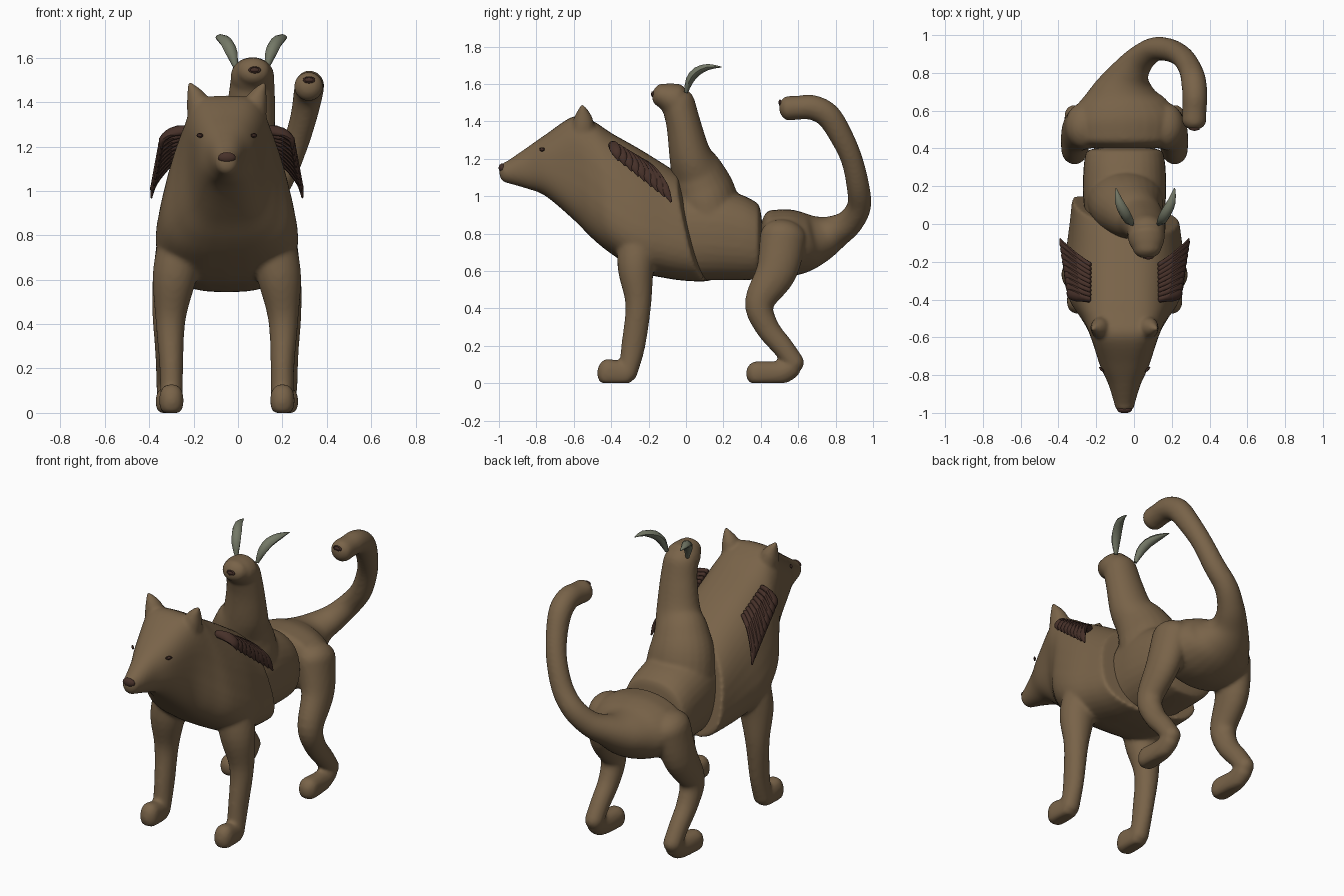
import bpy
import bmesh
from math import sin, cos, pi, radians, copysign
from mathutils import Vector

cube = bpy.data.objects.get("Cube")
if cube:
    bpy.data.objects.remove(cube, do_unlink=True)

MID = -0.05          # the body's plane of symmetry
HEAD_MID = 0.06      # the leaning neck's plane of symmetry


def material(name, colour):
    mat = bpy.data.materials.new(name)
    mat.use_nodes = True
    mat.diffuse_color = (*colour, 1)
    mat.node_tree.nodes["Principled BSDF"].inputs["Base Color"].default_value = (*colour, 1)
    return mat


fur = material("brown fur", (0.19, 0.125, 0.066))
dark = material("dark brown", (0.062, 0.03, 0.022))
horn = material("grey green horn", (0.175, 0.19, 0.135))


def select(objects):
    bpy.ops.object.select_all(action="DESELECT")
    for obj in objects:
        obj.select_set(True)
    bpy.context.view_layer.objects.active = objects[0]


def finish(obj, mat):
    obj.data.materials.append(mat)
    select([obj])
    bpy.ops.object.shade_smooth_by_angle(angle=radians(50))
    return obj


def fuse(name, parts):
    """Melt overlapping parts into one soft skin."""
    select(parts)
    bpy.ops.object.join()
    body = parts[0]
    body.name = name
    remesh = body.modifiers.new("Fuse", "REMESH")
    remesh.mode = "VOXEL"
    remesh.voxel_size = 0.011
    remesh.use_smooth_shade = True
    smooth = body.modifiers.new("Soften", "SMOOTH")
    smooth.factor = 0.5
    smooth.iterations = 7


def spline(rows, steps):
    """Smoothly interpolate every column of the rows."""
    out = []
    last = len(rows) - 1
    for i in range(last):
        near = (rows[max(i - 1, 0)], rows[i], rows[i + 1], rows[min(i + 2, last)])
        for j in range(steps):
            t = j / steps
            out.append([q + t * (r - p + t * (2 * p - 5 * q + 4 * r - s + t * (3 * (q - r) + s - p))) / 2
                        for p, q, r, s in zip(*near)])
    out.append(list(rows[-1]))
    return out


def loft(name, rows, mat, caps=(0, 0), sides=24, steps=5, upright=False, mid=0, side=1):
    """Skin rings along a path; a row is x, y, z, radius across, radius up, taper, squareness."""
    rows = spline([(*r, 0, 1)[:7] for r in rows], steps)
    centres = [Vector(r[:3]) for r in rows]
    rings = []
    for i, row in enumerate(rows):
        ahead = centres[min(i + 1, len(rows) - 1)] - centres[max(i - 1, 0)]
        tangent = Vector((0, 1, 0)) if upright else ahead.normalized()
        rings.append((centres[i], tangent, *row[3:]))
    # Domed ends
    domes = []
    for ring, cap, sign in ((rings[0], caps[0], -1), (rings[-1], caps[1], 1)):
        c, t, ru, rv, k, power = ring
        dome = []
        for step in range(1, 6):
            a = step / 5 * radians(86)
            dome.append((c + t * sign * cap * min(ru, rv) * sin(a), t, ru * cos(a), rv * cos(a), k, power))
        domes.append(dome if cap else [])
    rings = domes[0][::-1] + rings + domes[1]

    bm = bmesh.new()
    loops = []
    for c, t, ru, rv, k, power in rings:
        u = Vector((1, 0, 0))
        u = (u - t * u.dot(t)).normalized()
        v = u.cross(t)
        loop = []
        for n in range(sides):
            a = 2 * pi * n / sides
            across = copysign(abs(cos(a)) ** power, cos(a))
            up = copysign(abs(sin(a)) ** power, sin(a))
            p = c + u * ru * across * (1 - k * up) + v * rv * up
            loop.append(bm.verts.new((mid + side * p.x, p.y, max(p.z, 0))))
        loops.append(loop)
    for a, b in zip(loops, loops[1:]):
        for n in range(sides):
            m = (n + 1) % sides
            bm.faces.new((a[n], a[m], b[m], b[n]))
    bm.faces.new(loops[0])
    bm.faces.new(loops[-1])
    bmesh.ops.recalc_face_normals(bm, faces=bm.faces)
    mesh = bpy.data.meshes.new(name)
    bm.to_mesh(mesh)
    bm.free()
    obj = bpy.data.objects.new(name, mesh)
    bpy.context.collection.objects.link(obj)
    return finish(obj, mat)


def trim(obj, point, normal):
    """Slice off everything beyond a plane and close the cut."""
    bm = bmesh.new()
    bm.from_mesh(obj.data)
    bmesh.ops.bisect_plane(bm, geom=bm.verts[:] + bm.edges[:] + bm.faces[:],
                           plane_co=point, plane_no=normal, clear_outer=True)
    bmesh.ops.holes_fill(bm, edges=[e for e in bm.edges if e.is_boundary])
    bmesh.ops.recalc_face_normals(bm, faces=bm.faces)
    bm.to_mesh(obj.data)
    bm.free()


def knob(name, place, scale, turn=0):
    """A small dark oval facing along y."""
    bpy.ops.mesh.primitive_uv_sphere_add(segments=16, ring_count=8, radius=1, location=place)
    obj = bpy.context.object
    obj.name = name
    obj.scale = scale
    obj.rotation_euler.z = turn
    finish(obj, dark)


def ringed_knob(name, place, size, turn=0):
    knob(name, place, (size * .8, size * .35, size * .4), turn)
    bpy.ops.mesh.primitive_torus_add(major_segments=20, minor_segments=8, major_radius=1,
                                     minor_radius=0.25, location=place)
    rim = bpy.context.object
    rim.name = name + "_rim"
    rim.scale = (size * .8, size * .45, size * .8)
    rim.rotation_euler = (pi / 2, 0, turn)
    finish(rim, dark)


# Front beast: snout, flat brow, chest and a flank cut off at a slant
front = [(-.96, 1.128, .052, .057, 0, 1), (-.85, 1.15, .085, .11, 0, .9), (-.75, 1.165, .13, .165, 0, .8),
         (-.6, 1.15, .178, .277, -.04, .62), (-.5, 1.088, .225, .315, .1, .62),
         (-.4, 1.015, .275, .323, .22, .66), (-.25, .925, .3, .328, .25, .7),
         (-.1, .86, .29, .3, .22, .75), (.03, .81, .28, .265, .15, .75), (.16, .77, .27, .225, .12, .75)]
flank = loft("front_body", [(0, *row) for row in front], fur,
             caps=(.75, 0), sides=40, upright=True, mid=MID)
trim(flank, (MID, .045, .85), (.2, 1, .25))
front_parts = [flank]

# Middle beast: trunk, leaning neck and head
trunk = [(-.02, .8, .2, .25), (.15, .8, .22, .25), (.3, .778, .217, .228), (.38, .76, .205, .205)]
fuse("middle_body", [
    loft("trunk", [(MID, *row, 0, .85) for row in trunk], fur, caps=(0, .15), sides=32, upright=True),
    loft("neck", [(-.05, .15, .8, .21, .17), (-.04, .1, 1, .195, .17), (-.01, .06, 1.12, .16, .145),
                  (.035, .022, 1.22, .13, .113), (.058, -.012, 1.38, .11, .093),
                  (.065, -.04, 1.49, .1, .09)], fur, caps=(0, 1)),
    loft("head", [(.065, -.065, 1.515, .1, .092), (.068, -.1, 1.53, .092, .078),
                  (.07, -.13, 1.54, .076, .064)], fur, caps=(.6, .8))])

# Hindquarters running into the curled tail
hind_parts = [loft("hindquarters", [
    (-.05, .45, .75, .275, .175), (-.05, .55, .75, .285, .18), (-.05, .64, .757, .24, .16),
    (-.045, .72, .775, .165, .125), (-.02, .8, .81, .105, .09), (.035, .875, .86, .078, .072),
    (.11, .925, .945, .066, .064), (.19, .92, 1.05, .061, .061), (.255, .885, 1.2, .058, .058),
    (.295, .825, 1.33, .06, .063), (.315, .76, 1.43, .066, .067), (.322, .68, 1.473, .066, .067),
    (.32, .6, 1.473, .064, .064), (.318, .55, 1.47, .066, .066)], fur, caps=(.35, .8), sides=28)]

# Noses and tail tip
knob("front_nose", (MID, -.982, 1.15), (.04, .02, .025))
ringed_knob("middle_nose", (.075, -.178, 1.545), .028)
ringed_knob("tail_tip", (.32, .503, 1.5), .028)

for side, word in ((1, "left"), (-1, "right")):
    both = dict(mid=MID, side=side)
    # Front leg, paw and ear
    front_parts += [
        loft("front_leg", [(.2, -.25, .8, .1, .115), (.235, -.268, .62, .1, .098),
                           (.254, -.255, .42, .068, .069), (.25, -.282, .2, .053, .064),
                           (.25, -.312, .05, .052, .05)], fur, caps=(.8, .8), **both),
        loft("front_paw", [(.25, -.31, .05, .051, .065), (.25, -.36, .052, .053, .068, 0, .85),
                           (.25, -.42, .058, .055, .073, 0, .85)], fur, caps=(.4, 1), **both),
        loft("ear", [(.12, -.55, 1.35, .06, .065), (.138, -.55, 1.42, .046, .05),
                     (.172, -.555, 1.49, .008, .008)], fur, sides=12, **both)]
    # Hind leg and paw
    hind_parts += [
        loft("hind_leg", [(.21, .52, .78, .105, .125), (.25, .485, .6, .085, .11),
                          (.265, .393, .43, .07, .079), (.265, .433, .3, .06, .064),
                          (.265, .52, .19, .055, .057), (.265, .578, .11, .053, .054)],
             fur, caps=(.9, 1), **both),
        loft("hind_paw", [(.265, .565, .085, .05, .057), (.265, .5, .055, .051, .064),
                          (.265, .38, .052, .057, .066, 0, .85)], fur, caps=(.8, 1.05), **both)]
    ringed_knob(word + "_eye", (MID + side * .122, -.77, 1.25), .019, side * .8)
    # Wing of overlapping feathers
    count = 9
    for i in range(count):
        f = i / (count - 1)
        root = Vector((.185, -.4 + .18 * f, 1.275 - .1 * f))
        tip = Vector((.295 + .045 * f, -.36 + .28 * f, 1.19 - .22 * f))
        bulge = Vector((.024, 0, .02))
        rows = [(*root, .014, .021), (*(root.lerp(tip, .35) + bulge), .017, .029),
                (*(root.lerp(tip, .75) + bulge), .015, .026), (*tip, .004, .006)]
        loft(f"{word}_feather_{i + 1}", rows, dark, caps=(.6, .6), sides=10, steps=3, **both)
    # Curved horn
    loft(word + "_horn", [(.07, 0, 1.555, .01, .01), (.088, .02, 1.62, .026, .022),
                          (.11, .06, 1.667, .029, .024), (.14, .12, 1.691, .022, .016),
                          (.155, .19, 1.69, .003, .002)],
         horn, sides=8, steps=2, mid=HEAD_MID, side=side)

fuse("front_body", front_parts)
fuse("hindquarters_and_tail", hind_parts)
